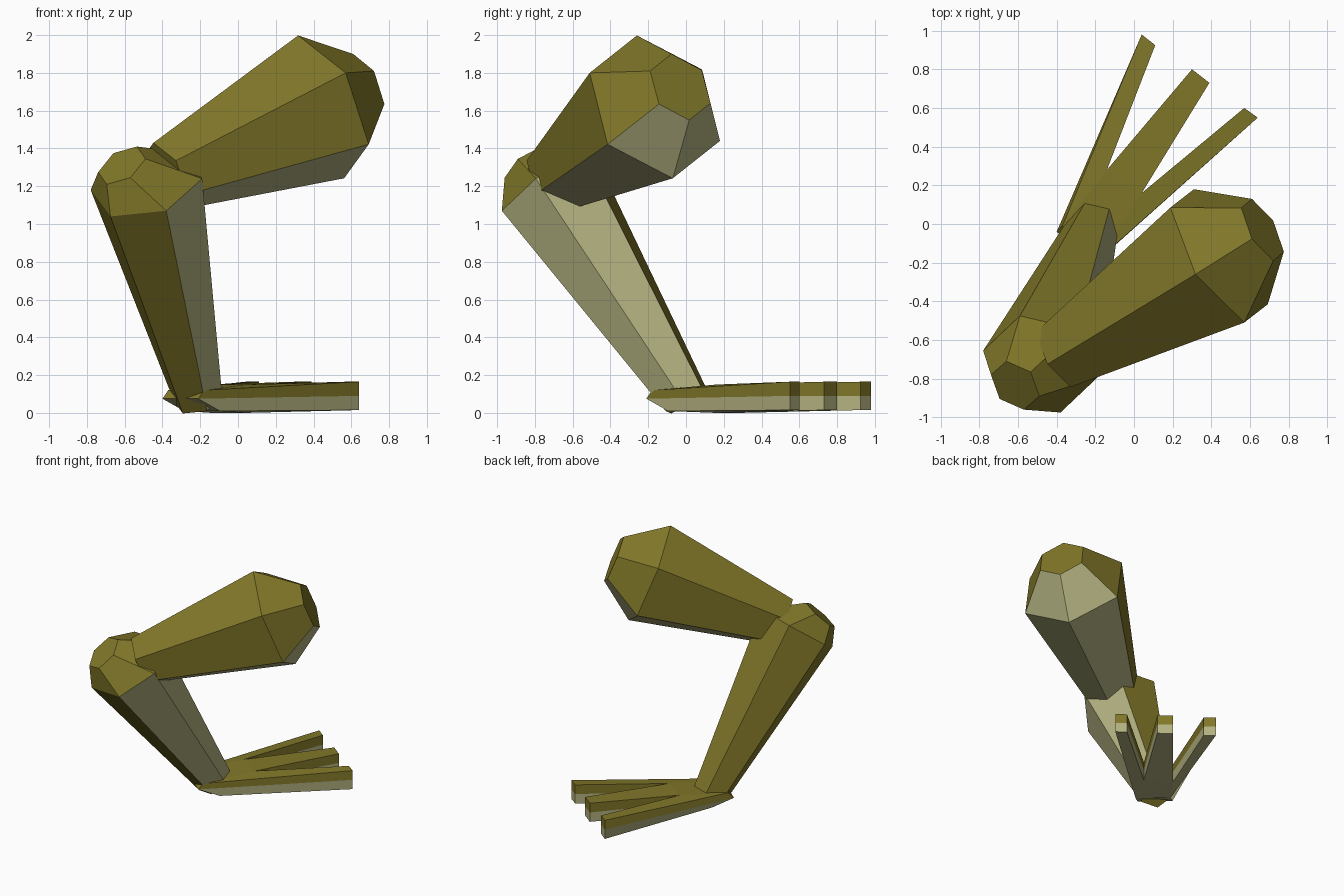
import bpy, bmesh
from mathutils import Vector as V

if "Cube" in bpy.data.objects:
    bpy.data.objects.remove(bpy.data.objects["Cube"])


def material(name, col):
    m = bpy.data.materials.new(name)
    m.diffuse_color = (*col, 1)
    m.use_nodes = True
    m.node_tree.nodes["Principled BSDF"].inputs["Base Color"].default_value = m.diffuse_color
    return m


OLIVE = material("olive_skin", (0.22, 0.185, 0.022))
PALE = material("pale_underside", (0.46, 0.45, 0.22))


def hexagon(c, a, b, s=1.0):
    """Six points round c; a and b reach the first two corners."""
    c, a, b = V(c), V(a) * s, V(b) * s
    return [c + p for p in (a, b, b - a, -a, -b, a - b)]


def finish(name, bm):
    bmesh.ops.recalc_face_normals(bm, faces=bm.faces[:])
    me = bpy.data.meshes.new(name)
    bm.to_mesh(me)
    bm.free()
    me.materials.append(OLIVE)
    me.materials.append(PALE)
    ob = bpy.data.objects.new(name, me)
    bpy.context.collection.objects.link(ob)


def loft(name, rings, pale):
    """Skin rings together; pale holds (ring, side) pairs."""
    bm = bmesh.new()
    vs = [[bm.verts.new(p) for p in r] for r in rings]
    for k in range(len(vs) - 1):
        for i in range(6):
            j = (i + 1) % 6
            f = bm.faces.new((vs[k][i], vs[k][j], vs[k + 1][j], vs[k + 1][i]))
            f.material_index = int((k, i) in pale)
    bm.faces.new(vs[0])
    bm.faces.new(vs[-1])
    finish(name, bm)


# Thigh: narrow at the knee, wide at the hip, with a bevelled end
a, b = (-.122, -.095, .378), (.13, -.345, .18)
loft("thigh", [hexagon((-.39, -.68, 1.25), a, b, .475),
               hexagon((.44, -.165, 1.62), a, b),
               hexagon((.665, -.03, 1.725), (-.055, -.047, .175), (.055, -.16, .085))],
     {(0, 2), (0, 3), (1, 2), (1, 3)})

# Shin: narrow at the ankle, wide at the knee, with a skewed kneecap
a, b = (-.295, .07, -.03), (-.19, -.18, -.17)
loft("shin", [hexagon((-.21, 0, .07), a, b, .43),
              hexagon((-.485, -.725, 1.21), a, b),
              hexagon((-.615, -.835, 1.31), (-.125, .055, -.035), (-.08, -.07, -.10))],
     {(0, 2), (0, 3)})

# Foot: three-toed outline in three layers, heel tucked in above and below
outline = [(-.40, -.04), (.04, .98), (.11, .925), (-.14, .28), (.30, .80),
           (.39, .73), (.04, .16), (.57, .60), (.64, .55), (-.21, -.21)]
HEEL, CROTCH = (0, 9), (3, 6)
bm = bmesh.new()
layers = []
for tuck, heel_z, crotch_z, tip_z in ((.115, .01, .0, .015), (0, .075, .085, .09), (.03, .12, .15, .165)):
    row = []
    for i, (x, y) in enumerate(outline):
        if i in HEEL:
            co = (x + tuck, y + tuck, heel_z)
        else:
            co = (x, y, crotch_z if i in CROTCH else tip_z)
        row.append(bm.verts.new(co))
    layers.append(row)
for k in range(2):
    for i in range(10):
        j = (i + 1) % 10
        f = bm.faces.new((layers[k][i], layers[k][j], layers[k + 1][j], layers[k + 1][i]))
        f.material_index = 1 - k
for row, mat in ((layers[0], 1), (layers[2], 0)):
    for ids in ((0, 1, 2, 3), (3, 4, 5, 6), (6, 7, 8, 9), (0, 3, 6, 9)):
        bm.faces.new([row[i] for i in ids]).material_index = mat
finish("foot", bm)
